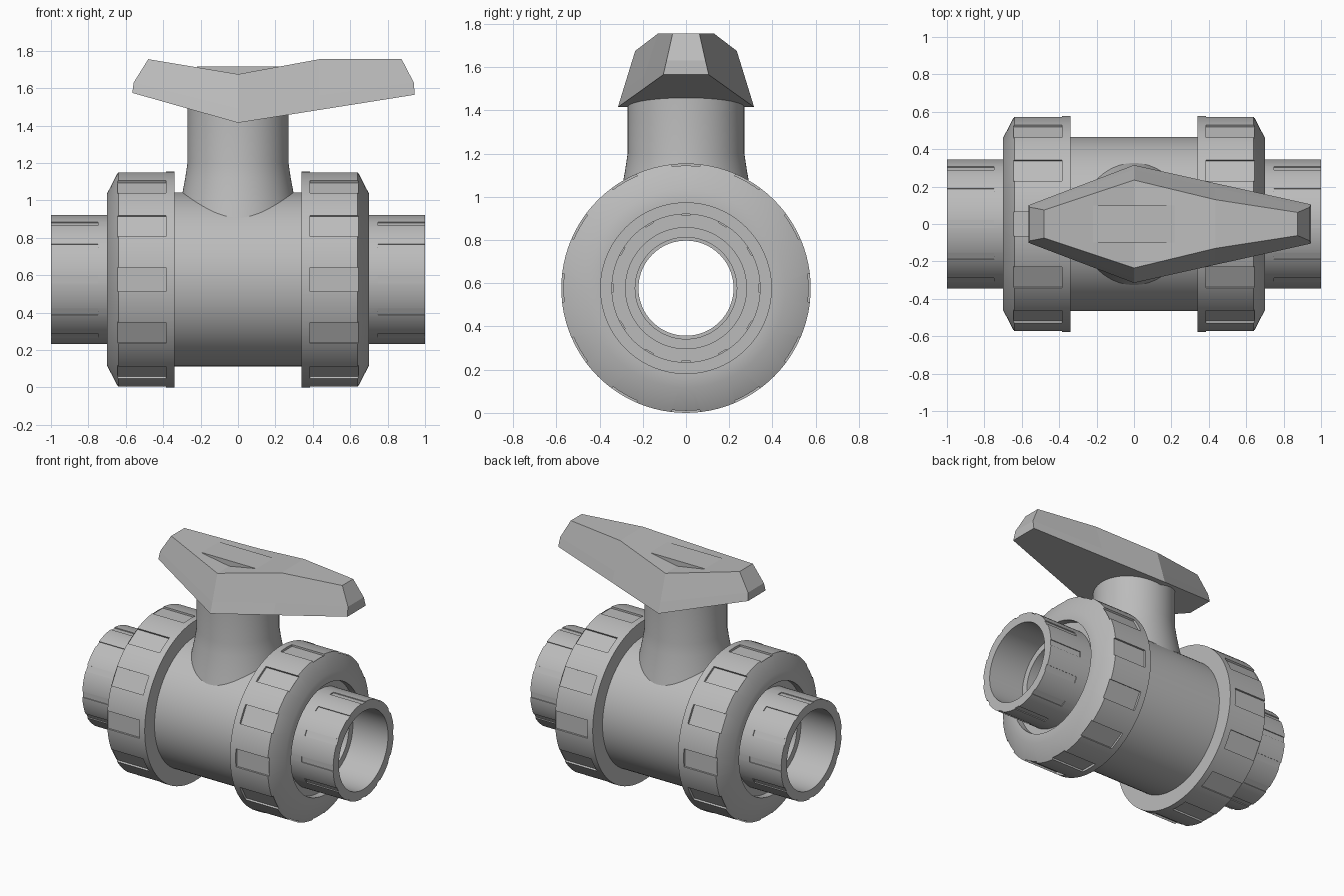
import bpy, bmesh
from math import pi, cos, sin
from mathutils import Matrix, Vector

AXIS_Z = 0.577
SEGMENTS = 96

if "Cube" in bpy.data.objects:
    bpy.data.objects.remove(bpy.data.objects["Cube"])

grey = bpy.data.materials.new("plain_grey")
grey.use_nodes = True
colour = (0.5, 0.5, 0.5, 1)
grey.diffuse_color = colour
grey.node_tree.nodes["Principled BSDF"].inputs["Base Color"].default_value = colour


def make_object(name, bm):
    bmesh.ops.recalc_face_normals(bm, faces=bm.faces)
    mesh = bpy.data.meshes.new(name)
    bm.to_mesh(mesh)
    bm.free()
    mesh.materials.append(grey)
    obj = bpy.data.objects.new(name, mesh)
    bpy.context.collection.objects.link(obj)
    return obj


def activate(obj):
    bpy.ops.object.select_all(action='DESELECT')
    obj.select_set(True)
    bpy.context.view_layer.objects.active = obj


def smooth(obj):
    activate(obj)
    bpy.ops.object.shade_smooth_by_angle(angle=pi / 6)


def revolve(name, profile, upright=False):
    """Spin a closed (along, radius) profile around the pipe axis or the vertical."""
    bm = bmesh.new()
    rings = []
    for i in range(SEGMENTS):
        a = 2 * pi * i / SEGMENTS
        ring = []
        for t, r in profile:
            u, v = r * cos(a), r * sin(a)
            ring.append(bm.verts.new((u, v, t) if upright else (t, u, v + AXIS_Z)))
        rings.append(ring)
    n = len(profile)
    for i, ring in enumerate(rings):
        following = rings[(i + 1) % SEGMENTS]
        for j in range(n):
            k = (j + 1) % n
            bm.faces.new((ring[j], ring[k], following[k], following[j]))
    bmesh.ops.remove_doubles(bm, verts=bm.verts, dist=1e-5)
    return make_object(name, bm)


def cut_pockets(obj, x0, x1, floor, width):
    """Cut twelve flat-bottomed pockets around the pipe axis."""
    bm = bmesh.new()
    height = 0.1
    for i in range(12):
        place = (Matrix.Translation((0, 0, AXIS_Z)) @ Matrix.Rotation(i * pi / 6, 4, 'X')
                 @ Matrix.Translation(((x0 + x1) / 2, 0, floor + height / 2))
                 @ Matrix.Diagonal((x1 - x0, width, height, 1)))
        bmesh.ops.create_cube(bm, size=1, matrix=place)
    cutter = make_object("pocket_cutter", bm)
    cutter.hide_render = True
    mod = obj.modifiers.new("pockets", 'BOOLEAN')
    mod.operation = 'DIFFERENCE'
    mod.solver = 'EXACT'
    mod.object = cutter
    activate(obj)
    bpy.ops.object.modifier_apply(modifier=mod.name)
    bpy.data.objects.remove(cutter)


def mirror_x(obj):
    mod = obj.modifiers.new("mirror", 'MIRROR')
    mod.use_clip = False
    mod.use_mirror_merge = False
    activate(obj)
    bpy.ops.object.modifier_apply(modifier=mod.name)


# Central pipe body with its through bore
body = revolve("valve_body", [(-0.5, 0.22), (-0.5, 0.465), (0.5, 0.465), (0.5, 0.22)])
smooth(body)

# Union nuts with chamfered outer rim and grip pockets
nuts = revolve("union_nuts", [(0.34, 0.44), (0.34, 0.577), (0.64, 0.577), (0.70, 0.46),
                              (0.70, 0.395), (0.65, 0.395), (0.65, 0.33)])
cut_pockets(nuts, 0.385, 0.645, 0.56, 0.13)
mirror_x(nuts)
smooth(nuts)

# Socket ends with a stepped bore and shallow slots
sockets = revolve("pipe_sockets", [(0.49, 0.22), (0.49, 0.345), (1.0, 0.345), (1.0, 0.28),
                                   (0.72, 0.28), (0.72, 0.235), (0.62, 0.235), (0.62, 0.22)])
cut_pockets(sockets, 0.748, 1.02, 0.338, 0.042)
mirror_x(sockets)
smooth(sockets)

# Flared stem
stem = revolve("valve_stem", [(0.9, 0), (0.9, 0.328), (0.97, 0.312), (1.04, 0.297), (1.12, 0.282),
                              (1.2, 0.27), (1.495, 0.27), (1.495, 0)], upright=True)
smooth(stem)

# Faceted handle: each station has bottom, middle and top (x, half width, z)
stations = [
    [(-0.565, 0.10, 1.575), (-0.558, 0.09, 1.63), (-0.48, 0.075, 1.755)],
    [(0, 0.315, 1.415), (0, 0.292, 1.49), (0, 0.235, 1.675)],
    [(0.435, 0.218, 1.484), (0.435, 0.193, 1.56), (0.435, 0.13, 1.755)],
    [(0.945, 0.105, 1.565), (0.94, 0.09, 1.63), (0.875, 0.062, 1.755)],
]
bm = bmesh.new()
loops = []
for station in stations:
    left = [bm.verts.new((x, y, z)) for x, y, z in station]
    right = [bm.verts.new((x, -y, z)) for x, y, z in reversed(station)]
    loops.append(left + right)
for a, b in zip(loops, loops[1:]):
    for j in range(6):
        k = (j + 1) % 6
        bm.faces.new((a[j], a[k], b[k], b[j]))
for end in (loops[0], loops[-1]):
    bm.faces.new((end[0], end[1], end[4], end[5]))
    bm.faces.new((end[1], end[2], end[3], end[4]))
handle = make_object("handle", bm)

# Flat bridge across the valley in the handle top
bm = bmesh.new()
bridge_place = Matrix.Translation(Vector((0, 0, 1.665))) @ Matrix.Diagonal((0.4, 0.2, 0.1, 1))
bmesh.ops.create_cube(bm, size=1, matrix=bridge_place)
for v in bm.verts:
    v.co.x *= 1.1 if v.co.z > 1.665 else 0.5
make_object("handle_bridge", bm)
